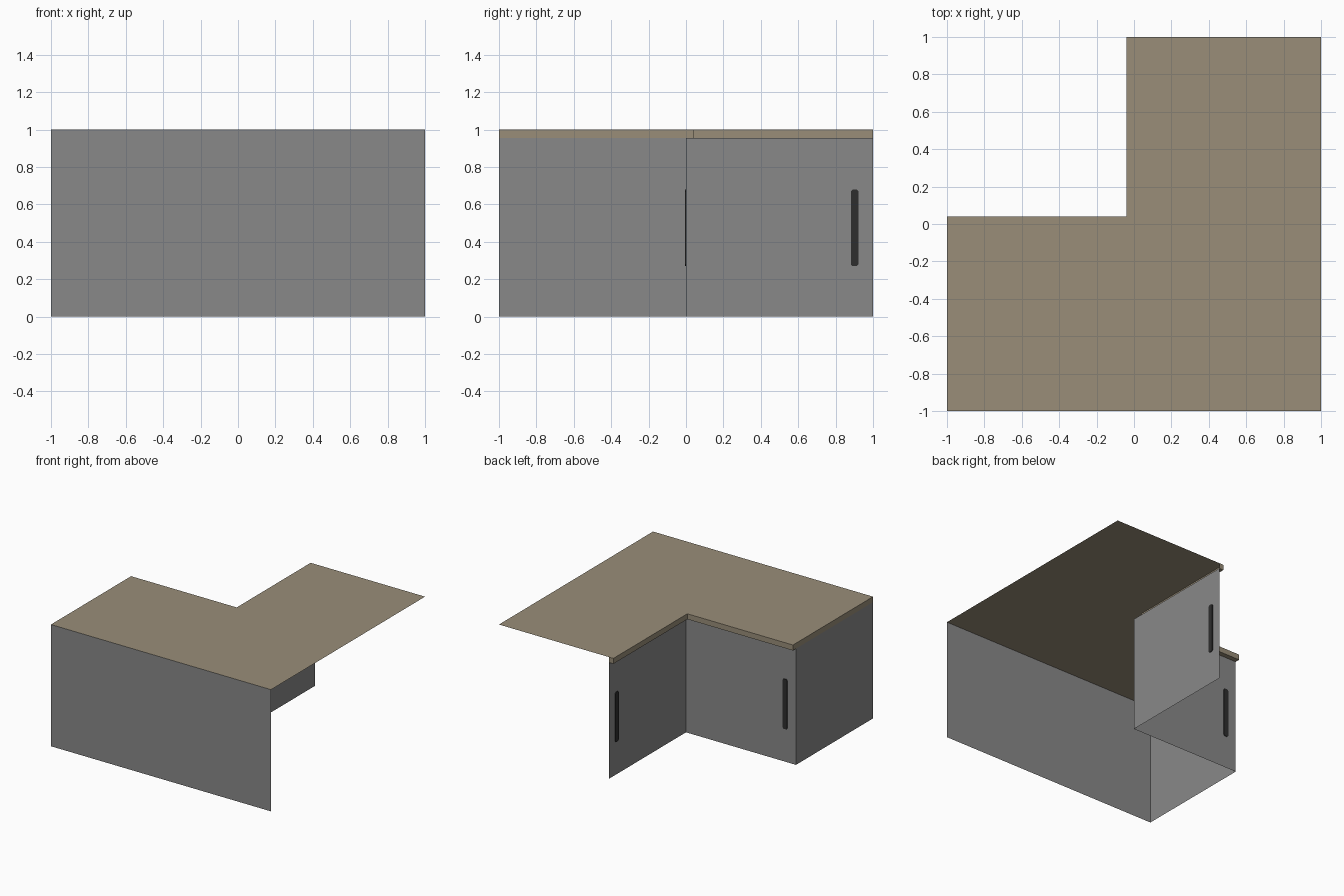
import bpy, bmesh

if "Cube" in bpy.data.objects:
    bpy.data.objects.remove(bpy.data.objects["Cube"])

O = 0.04      # worktop overhang
T = 0.955     # underside of worktop edge


def material(name, rgb):
    m = bpy.data.materials.new(name)
    m.diffuse_color = (*rgb, 1)
    m.use_nodes = True
    m.node_tree.nodes["Principled BSDF"].inputs["Base Color"].default_value = m.diffuse_color
    return m


grey = material("cabinet grey", (0.25, 0.25, 0.25))
beige = material("worktop beige", (0.32, 0.27, 0.19))
black = material("handle black", (0.027, 0.027, 0.027))


def sheet(name, mat, polys):
    bm = bmesh.new()
    for poly in polys:
        bm.faces.new([bm.verts.new(p) for p in poly])
    bmesh.ops.remove_doubles(bm, verts=bm.verts[:], dist=1e-5)
    me = bpy.data.meshes.new(name)
    bm.to_mesh(me)
    bm.free()
    me.materials.append(mat)
    ob = bpy.data.objects.new(name, me)
    bpy.context.collection.objects.link(ob)
    return ob


def wall(a, b, z0, z1):
    # upright quad over the plan segment a-b
    return [(*a, z0), (*b, z0), (*b, z1), (*a, z1)]


# cabinet panels (open underneath and at the right and back ends)
sheet("front_panel", grey, [wall((-1, -1), (1, -1), 0, 1)])
sheet("left_panel", grey, [wall((-1, 0), (-1, -1), 0, T)])
sheet("door_a", grey, [wall((0, 1), (0, 0), 0, T)])
sheet("door_b", grey, [wall((0, 0), (-1, 0), 0, T)])

# L-shaped worktop with a lip along the overhang
outline = [(-1, -1), (1, -1), (1, 1), (-O, 1), (-O, O), (-1, O)]
sheet("worktop", beige, [
    [(x, y, 1) for x, y in outline],
    wall((-O, 1), (-O, O), T, 1),
    wall((-O, O), (-1, O), T, 1),
    wall((-1, O), (-1, -1), T, 1),
    wall((0, 1), (-O, 1), T, 1),
    [(0, 0, T), (-O, O, T), (-O, 1, T), (0, 1, T)],
    [(0, 0, T), (-1, 0, T), (-1, O, T), (-O, O, T)],
])


# slim rounded handles, showing on both sides of each door
def handle(name, place):
    c, w, z0, z1, k, d = 0.902, 0.021, 0.27, 0.68, 0.01, 0.006
    prof = [(c - w + k, z0), (c + w - k, z0), (c + w, z0 + k), (c + w, z1 - k),
            (c + w - k, z1), (c - w + k, z1), (c - w, z1 - k), (c - w, z0 + k)]
    bm = bmesh.new()
    f = bm.faces.new([bm.verts.new(place(s, -d, z)) for s, z in prof])
    ext = bmesh.ops.extrude_face_region(bm, geom=[f], use_keep_orig=True)
    step = [b - a for a, b in zip(place(0, -d, 0), place(0, d, 0))]
    verts = [v for v in ext["geom"] if isinstance(v, bmesh.types.BMVert)]
    bmesh.ops.translate(bm, verts=verts, vec=step)
    bmesh.ops.recalc_face_normals(bm, faces=bm.faces[:])
    me = bpy.data.meshes.new(name)
    bm.to_mesh(me)
    bm.free()
    me.materials.append(black)
    bpy.context.collection.objects.link(bpy.data.objects.new(name, me))


handle("handle_a", lambda s, d, z: (d, s, z))
handle("handle_b", lambda s, d, z: (-s, d, z))
